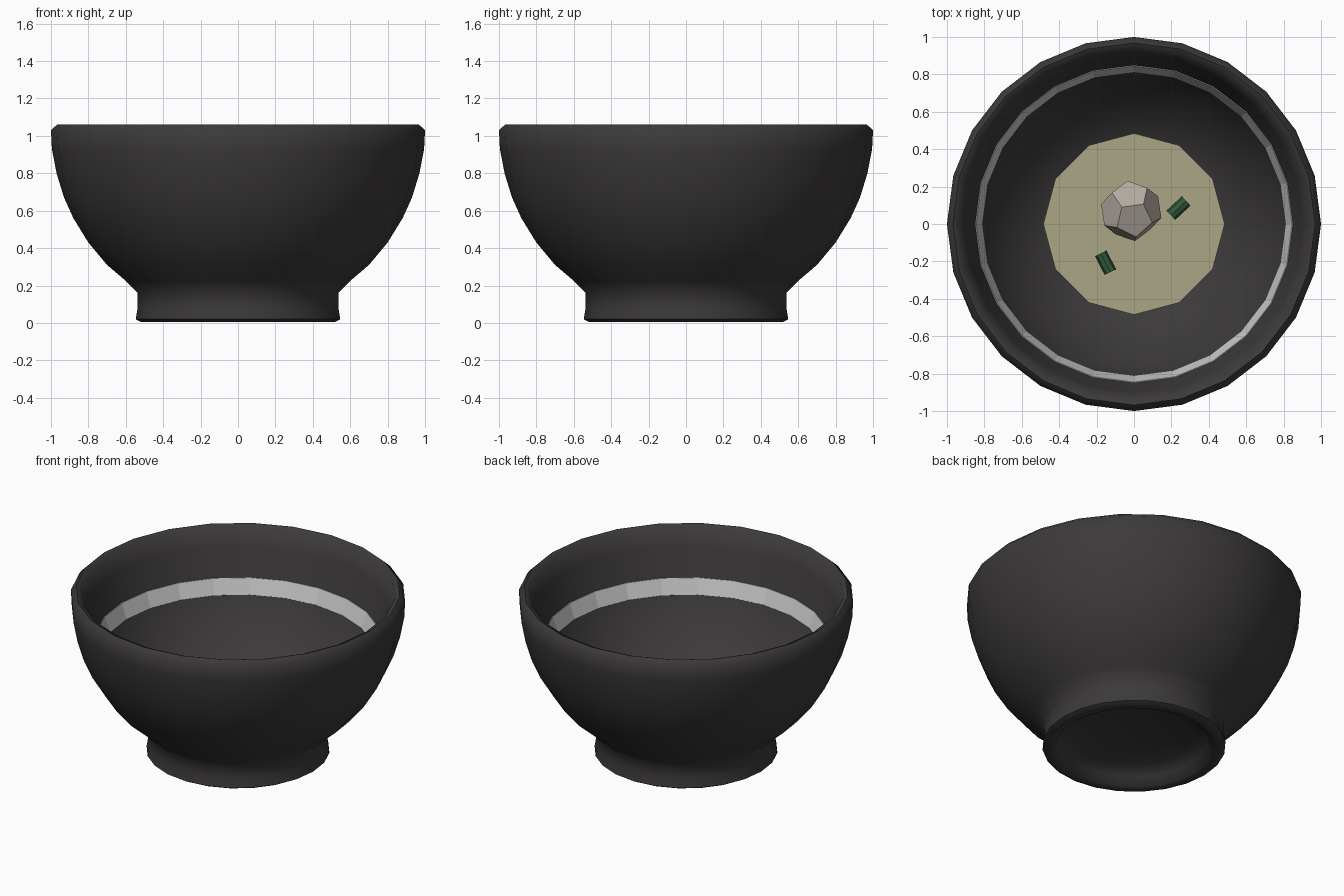
import bpy, bmesh, math
from mathutils import Vector, Matrix

if "Cube" in bpy.data.objects:
    bpy.data.objects.remove(bpy.data.objects["Cube"])


def material(name, color):
    m = bpy.data.materials.new(name)
    m.diffuse_color = (*color, 1)
    m.use_nodes = True
    m.node_tree.nodes["Principled BSDF"].inputs["Base Color"].default_value = m.diffuse_color
    return m


def make_object(name, bm, mat, smooth=None):
    bmesh.ops.recalc_face_normals(bm, faces=bm.faces)
    me = bpy.data.meshes.new(name)
    bm.to_mesh(me)
    bm.free()
    ob = bpy.data.objects.new(name, me)
    bpy.context.collection.objects.link(ob)
    me.materials.append(mat)
    if smooth:
        bpy.ops.object.select_all(action='DESELECT')
        bpy.context.view_layer.objects.active = ob
        ob.select_set(True)
        bpy.ops.object.shade_smooth_by_angle(angle=math.radians(smooth))
    return ob


def lathe(name, profile, mat, sides=24, closed=False, smooth=None):
    """Spin (radius, height) points round z; radius 0 ends become poles."""
    bm = bmesh.new()
    rings = []
    for r, z in profile:
        rings.append([bm.verts.new((r * math.cos(i * math.tau / sides),
                                    r * math.sin(i * math.tau / sides), z))
                      for i in range(sides)])
    if closed:
        rings.append(rings[0])
    for a, b in zip(rings, rings[1:]):
        for i in range(sides):
            j = (i + 1) % sides
            bm.faces.new((a[i], a[j], b[j], b[i]))
    bmesh.ops.remove_doubles(bm, verts=bm.verts, dist=1e-5)
    return make_object(name, bm, mat, smooth)


black = material("black_glaze", (0.045, 0.041, 0.042))
grey = material("grey_stripe", (0.55, 0.55, 0.55))
broth = material("broth", (0.40, 0.38, 0.24))
cream = material("dumpling", (0.45, 0.41, 0.36))
green = material("onion_green", (0.03, 0.10, 0.045))

# Bowl: recessed underside, foot, outer wall, rim, inner wall, floor
lathe("bowl", [
    (0, 0.10), (0.36, 0.10), (0.44, 0.06), (0.47, 0.01), (0.52, 0.005), (0.547, 0.02),
    (0.537, 0.08), (0.537, 0.16), (0.60, 0.225), (0.70, 0.31), (0.80, 0.43),
    (0.88, 0.56), (0.93, 0.67), (0.97, 0.80), (0.995, 0.93), (1.0, 1.03),
    (0.968, 1.06), (0.935, 1.045), (0.90, 0.94), (0.85, 0.76), (0.815, 0.66),
    (0.75, 0.54), (0.66, 0.42), (0.55, 0.32), (0.42, 0.245), (0.22, 0.20), (0, 0.19)],
    black, smooth=60)

# Pale stripe lying on the inner wall
lathe("inner_stripe", [(0.845, 0.757), (0.812, 0.66), (0.818, 0.656), (0.855, 0.757)],
      grey, closed=True)

# Broth surface
lathe("broth", [(0, 0.28), (0.485, 0.28), (0.485, 0.31), (0, 0.31)], broth, sides=12)

# Faceted dumpling: hull of dodecahedron points, one corner tilted upward
phi = (1 + 5 ** 0.5) / 2
pts = [Vector((x, y, z)) for x in (-1, 1) for y in (-1, 1) for z in (-1, 1)]
for a in (-1, 1):
    for b in (-1, 1):
        v = (0, a / phi, b * phi)
        pts += [Vector((v[k % 3], v[(k + 1) % 3], v[(k + 2) % 3])) for k in range(3)]
up = Vector((1, 1, 1)).rotation_difference(Vector((0, 0, 1))).to_matrix()
near = min((p for p in pts if (p - pts[7]).length > 0.1), key=lambda p: (p - pts[7]).length)
edge = up @ near
twist = Matrix.Rotation(math.radians(10) - math.atan2(edge.y, edge.x), 3, 'Z')
tilt = Vector((0, 0, 1)).rotation_difference(Vector((-0.05, 0.02, 0.155))).to_matrix()
bm = bmesh.new()
for p in pts:
    bm.verts.new(tilt @ twist @ up @ p.normalized() * 0.165 + Vector((-0.015, 0.07, 0.38)))
bmesh.ops.convex_hull(bm, input=bm.verts)
bmesh.ops.dissolve_limit(bm, angle_limit=0.02, verts=bm.verts, edges=bm.edges)
make_object("dumpling", bm, cream)

# Spring onion pieces lying on the broth
for i, (x, y, deg) in enumerate([(0.238, 0.085, 43), (-0.152, -0.207, -63)]):
    bm = bmesh.new()
    mat = (Matrix.Translation((x, y, 0.335)) @ Matrix.Rotation(math.radians(deg), 4, 'Z')
           @ Matrix.Rotation(math.pi / 2, 4, 'Y'))
    bmesh.ops.create_cone(bm, cap_ends=True, segments=8, radius1=0.033, radius2=0.033,
                          depth=0.112, matrix=mat)
    make_object(f"onion_piece_{i + 1}", bm, green)
